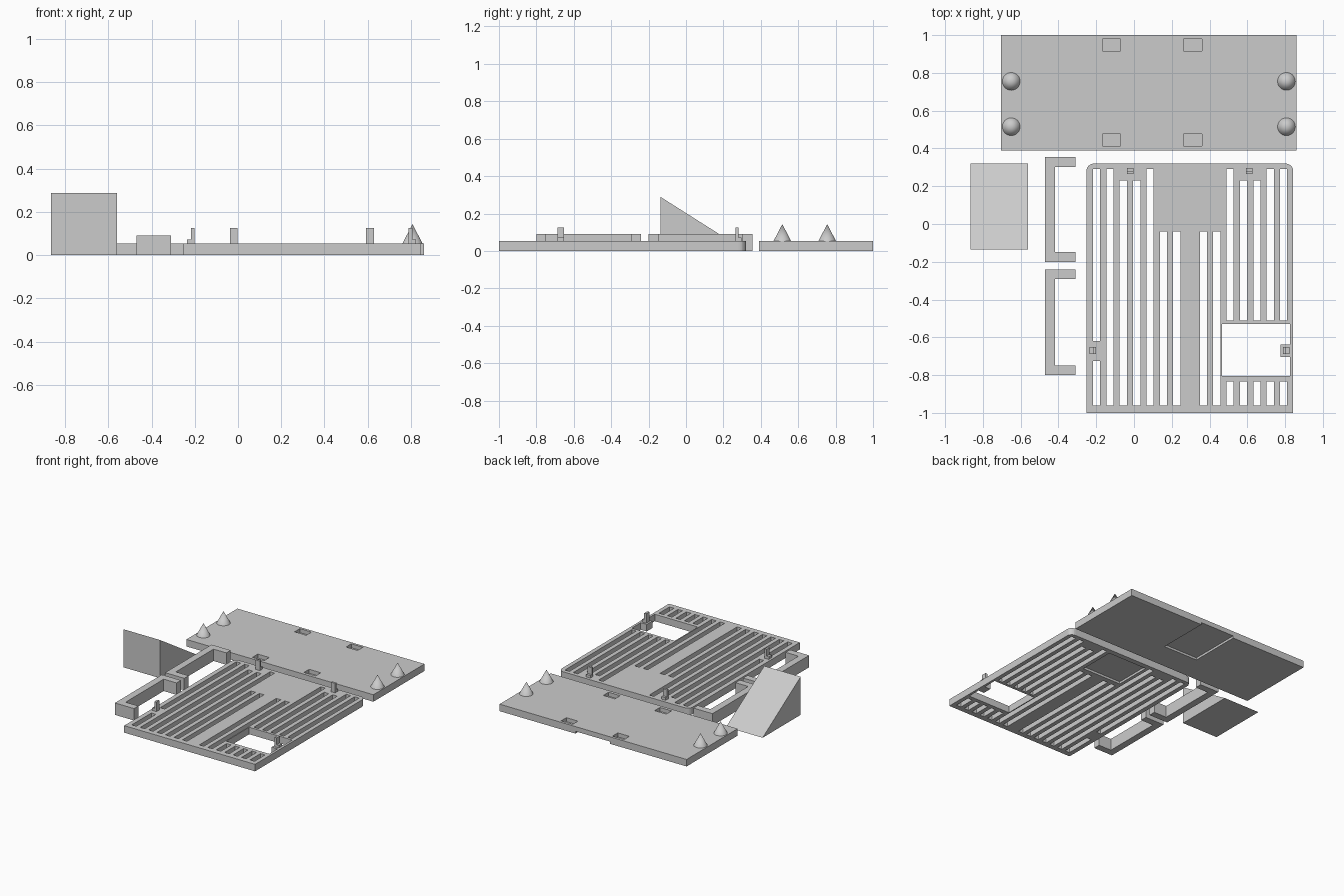
import bpy, bmesh, math

old = bpy.data.objects.get("Cube")
if old:
    bpy.data.objects.remove(old, do_unlink=True)

GREY = (0.6, 0.6, 0.6, 1)
grey = bpy.data.materials.new("plain_grey")
grey.use_nodes = True
grey.diffuse_color = GREY
grey.node_tree.nodes["Principled BSDF"].inputs["Base Color"].default_value = GREY

T = 0.053  # panel thickness


def finish(name, bm):
    bmesh.ops.recalc_face_normals(bm, faces=bm.faces)
    mesh = bpy.data.meshes.new(name)
    bm.to_mesh(mesh)
    bm.free()
    mesh.materials.append(grey)
    ob = bpy.data.objects.new(name, mesh)
    bpy.context.collection.objects.link(ob)
    return ob


def add_prism(bm, outline, offset):
    """Extrude a closed outline of 3D points by an offset."""
    face = bm.faces.new([bm.verts.new(p) for p in outline])
    new = bmesh.ops.extrude_face_region(bm, geom=[face])["geom"]
    verts = [v for v in new if isinstance(v, bmesh.types.BMVert)]
    bmesh.ops.translate(bm, verts=verts, vec=offset)


def add_box(bm, x0, x1, y0, y1, z0, z1):
    add_prism(bm, [(x0, y0, z0), (x1, y0, z0), (x1, y1, z0), (x0, y1, z0)], (0, 0, z1 - z0))


def prism(name, outline, offset):
    bm = bmesh.new()
    add_prism(bm, outline, offset)
    return finish(name, bm)


def boxes(name, specs):
    bm = bmesh.new()
    for s in specs:
        add_box(bm, *s)
    return finish(name, bm)


def cut(ob, specs):
    """Subtract a set of separate boxes from an object."""
    cutter = boxes("cutter", specs)
    cutter.hide_render = True
    mod = ob.modifiers.new("cut", 'BOOLEAN')
    mod.object, mod.operation, mod.solver = cutter, 'DIFFERENCE', 'EXACT'
    bpy.context.view_layer.update()
    done = bpy.data.meshes.new_from_object(ob.evaluated_get(bpy.context.evaluated_depsgraph_get()))
    ob.modifiers.clear()
    ob.data = done
    bpy.data.objects.remove(cutter, do_unlink=True)


# Back panel with four shallow pockets and a notch underneath
panel = boxes("back_panel", [(-0.705, 0.86, 0.39, 1, 0, T)])
pockets = [(x, x + 0.097, y, y + 0.063, 0.023, 0.1)
           for x in (-0.168, 0.262) for y in (0.413, 0.917)]
cut(panel, pockets + [(-0.065, 0.225, 0.6, 1.1, -0.1, 0.017)])

# Pegs on the back panel
for i, x in enumerate((-0.65, 0.807)):
    for j, y in enumerate((0.515, 0.755)):
        bm = bmesh.new()
        bmesh.ops.create_cone(bm, cap_ends=True, segments=32, radius1=0.047, radius2=0, depth=0.09)
        bmesh.ops.translate(bm, verts=bm.verts, vec=(x, y, T + 0.045))
        peg = finish(f"cone_peg_{i}_{j}", bm)
        bpy.ops.object.select_all(action='DESELECT')
        peg.select_set(True)
        bpy.context.view_layer.objects.active = peg
        bpy.ops.object.shade_smooth_by_angle(angle=math.radians(40))

# Vent grille, rounded at its back corners
X0, X1, Y1, R = -0.252, 0.843, 0.32, 0.04
outline = [(X0, -1, 0), (X1, -1, 0)]
for cx, start in ((X1 - R, 0), (X0 + R, 90)):
    for k in range(7):
        a = math.radians(start + k * 15)
        outline.append((cx + R * math.cos(a), Y1 - R + R * math.sin(a), 0))
grille = prism("vent_grille", outline, (0, 0, T))

# Slots, window and underside recess of the grille
holes = [(0.465, 0.825, -0.805, -0.53, -0.1, 0.1), (0.13, 0.46, 0, 0.28, -0.1, 0.017)]
for i in range(15):
    if i == 7:
        continue
    x = -0.198 + 0.0707 * i
    top = -0.04 if 5 <= i <= 9 else 0.23 if i in (2, 3, 11, 12) else 0.29
    spans = [(-0.96, top)]
    if i == 0:
        spans = [(-0.96, -0.725), (-0.62, top)]
    elif i >= 10:
        spans = [(-0.96, -0.835), (-0.51, top)]
    holes += [(x - 0.019, x + 0.019, a, b, -0.1, 0.1) for a, b in spans]
cut(grille, holes)
boxes("window_tab", [(0.775, 0.826, -0.705, -0.637, 0, T)])

# Clips: a tall tongue with a low foot on its outer side
TOP, FOOT, W = 0.125, 0.073, 0.018
for n, x in enumerate((-0.02, 0.61)):
    boxes(f"back_clip_{n}", [(x - W, x + W, 0.264, 0.28, T, TOP),
                             (x - W, x + W, 0.28, 0.297, T, FOOT)])
for side, x, d in (("right", -0.218, -1), ("left", 0.806, 1)):
    tall, low = sorted((x, x - d * 0.017)), sorted((x, x + d * 0.018))
    boxes(f"{side}_clip", [(*tall, -0.67 - W, -0.67 + W, T, TOP),
                           (*low, -0.67 - W, -0.67 + W, T, FOOT)])

# U-shaped brackets
for name, y0, y1 in (("back_bracket", -0.2, 0.355), ("front_bracket", -0.8, -0.24)):
    a, b, c, t = -0.47, -0.417, -0.31, 0.052
    prism(name, [(a, y0, 0), (c, y0, 0), (c, y0 + t, 0), (b, y0 + t, 0),
                 (b, y1 - t, 0), (c, y1 - t, 0), (c, y1, 0), (a, y1, 0)], (0, 0, 0.09))

# Wedge block
prism("wedge", [(-0.865, -0.135, 0), (-0.865, 0.32, 0), (-0.865, -0.135, 0.288)], (0.305, 0, 0))
